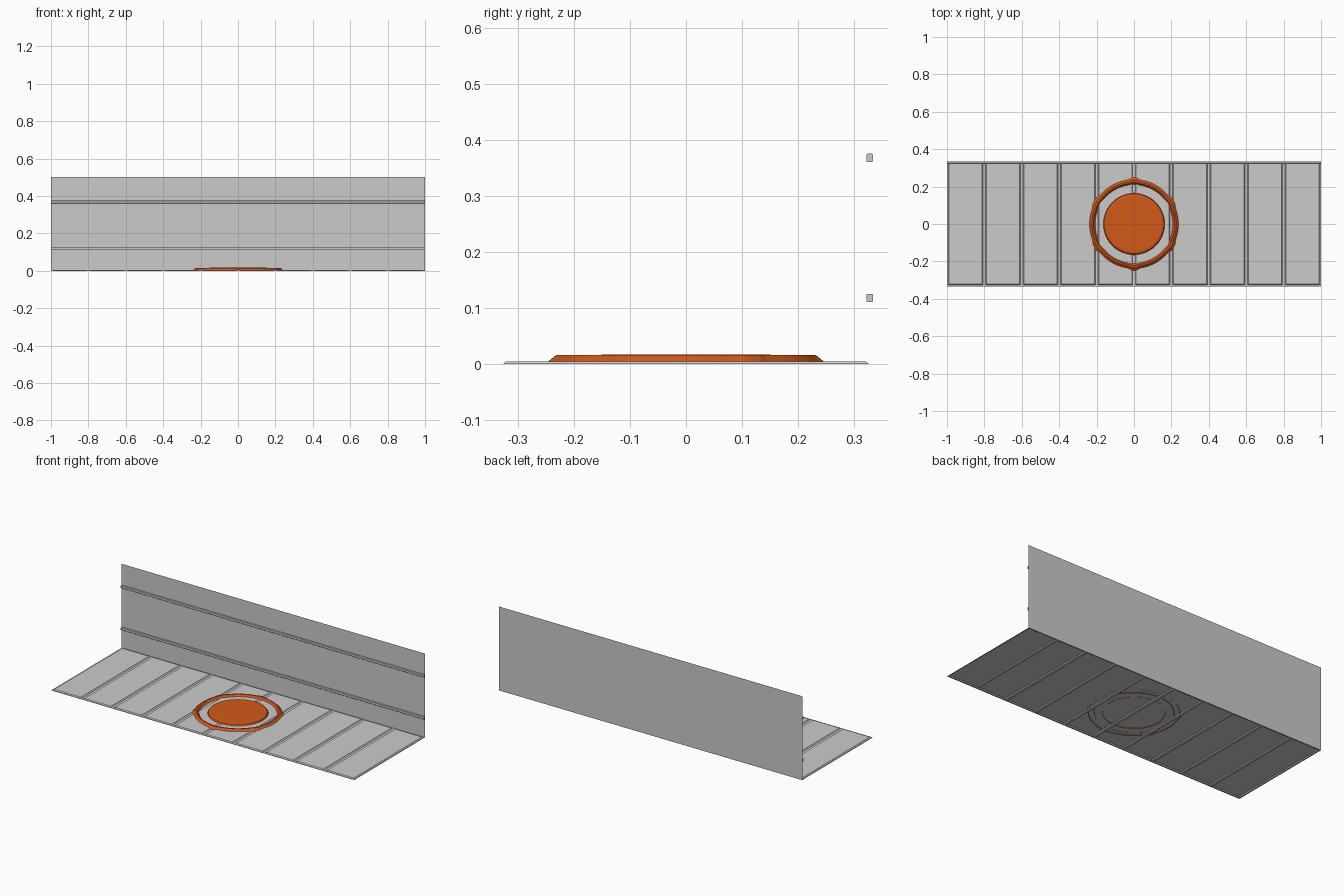
import bpy, bmesh, math
from mathutils import Matrix

if "Cube" in bpy.data.objects:
    bpy.data.objects.remove(bpy.data.objects["Cube"])

W, D, H = 1.0, 0.333, 0.5   # half width, half depth, wall height

orange = bpy.data.materials.new("orange_paint")
orange.diffuse_color = (0.65, 0.1, 0.01, 1)
orange.use_nodes = True
orange.node_tree.nodes["Principled BSDF"].inputs["Base Color"].default_value = orange.diffuse_color


def finish(bm, name, mat=None):
    mesh = bpy.data.meshes.new(name)
    bm.to_mesh(mesh)
    bm.free()
    ob = bpy.data.objects.new(name, mesh)
    bpy.context.collection.objects.link(ob)
    if mat:
        mesh.materials.append(mat)
    return ob


def loft(name, rows, mat, cap=False, n=96):
    """Join rings; each row is (radius function of angle, z)."""
    bm = bmesh.new()
    rings = []
    for radius, z in rows:
        ring = []
        for i in range(n):
            a = 2 * math.pi * i / n
            r = radius(a)
            ring.append(bm.verts.new((r * math.cos(a), r * math.sin(a), z)))
        rings.append(ring)
    for lo, hi in zip(rings, rings[1:]):
        for i in range(n):
            j = (i + 1) % n
            bm.faces.new((lo[i], lo[j], hi[j], hi[i]))
    if cap:
        bm.faces.new(rings[-1])
    return finish(bm, name, mat)


# Floor: ten plates with sunken seams between them
bm = bmesh.new()
plates = []
for i in range(10):
    x0, x1 = -W + 0.2 * i, -W + 0.2 * (i + 1)
    plates.append(bm.faces.new([bm.verts.new((x, y, 0)) for x, y in
                                ((x0, -D), (x1, -D), (x1, D), (x0, D))]))
bm.normal_update()
bmesh.ops.inset_individual(bm, faces=plates, thickness=0.01)
bmesh.ops.inset_individual(bm, faces=plates, thickness=0.007, depth=0.005)
bmesh.ops.remove_doubles(bm, verts=bm.verts, dist=1e-4)
finish(bm, "floor_plates")

# Back wall: a single sheet
bm = bmesh.new()
bm.faces.new([bm.verts.new(p) for p in
              ((-W, D, 0), (W, D, 0), (W, D, H), (-W, D, H))])
finish(bm, "back_wall")

# Two rails along the wall
for name, z in (("lower_rail", 0.118), ("upper_rail", 0.368)):
    bm = bmesh.new()
    bmesh.ops.create_cube(bm, size=1, matrix=Matrix.Translation((0, D - 0.0055, z))
                          @ Matrix.Diagonal((2 * W, 0.011, 0.015, 1)))
    long_edges = [e for e in bm.edges
                  if abs(e.verts[0].co.x - e.verts[1].co.x) > 1]
    bmesh.ops.bevel(bm, geom=long_edges, offset=0.0015, segments=1, affect='EDGES')
    finish(bm, name)


# Floor ring with six raised lugs, open underneath
def lugged(base, bump):
    def radius(a):
        off = abs((math.degrees(a) - 30 + 30) % 60 - 30)   # degrees from nearest lug
        return base + bump * max(0, min(1, (8 - off) / 3))
    return radius


loft("floor_ring", [(lugged(0.240, 0.008), 0.003), (lugged(0.226, 0.006), 0.016),
                    (lugged(0.218, 0.003), 0.016), (lugged(0.208, 0.004), 0.003)], orange)

# Central pad
loft("centre_pad", [(lugged(0.165, 0), 0.003), (lugged(0.16, 0), 0.013),
                    (lugged(0.15, 0), 0.017)], orange, cap=True)
